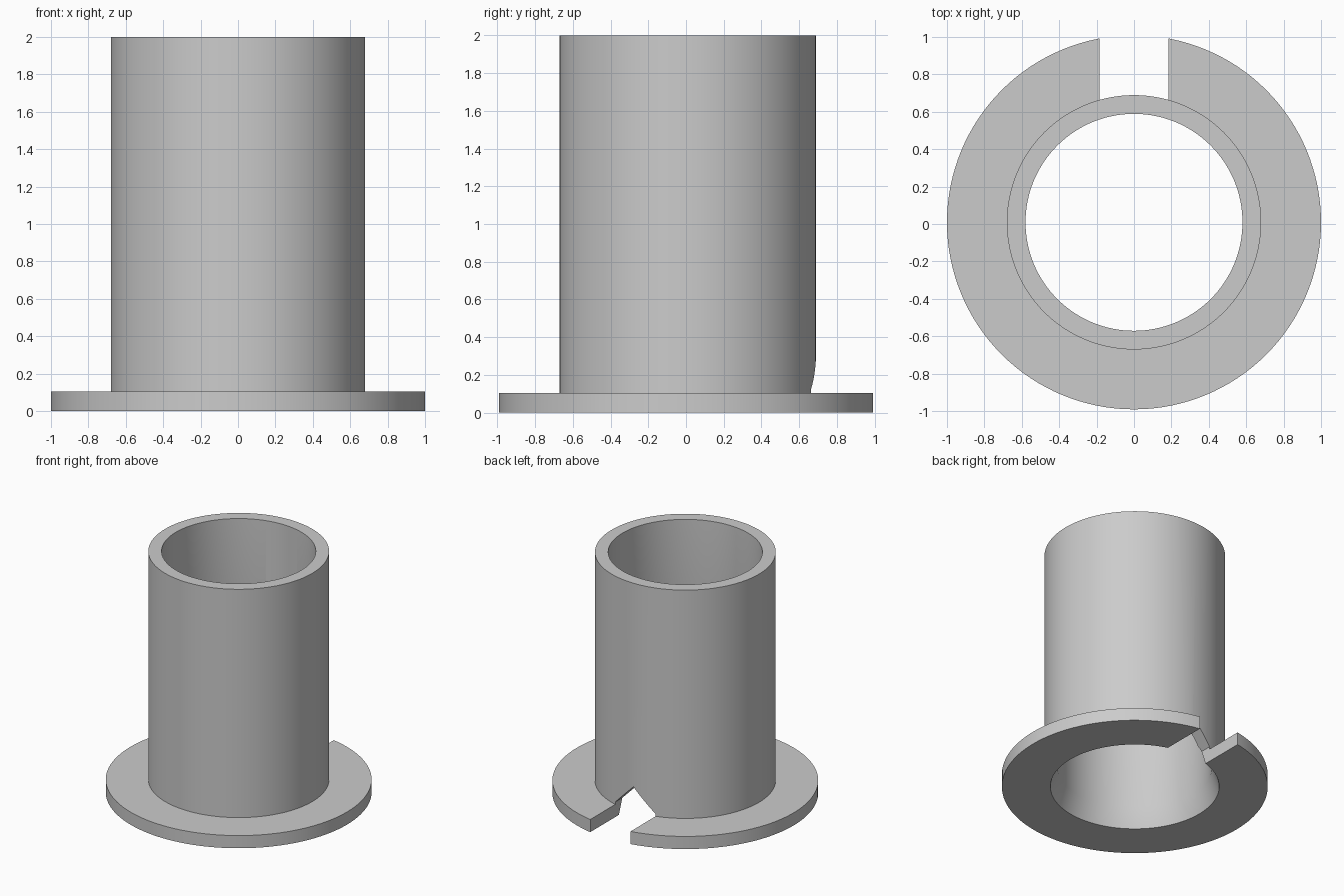
import bpy, bmesh, math

cube = bpy.data.objects.get("Cube")
if cube:
    bpy.data.objects.remove(cube, do_unlink=True)

CENTRE_Y = 0.009
SEGMENTS = 128
FLANGE_R, FLANGE_H = 1.0, 0.105
TUBE_R, BORE_R, HEIGHT = 0.68, 0.58, 2.0
MOUTH_R, MOUTH_H = 0.635, 0.16
SLOT_HALF, SLOT_BASE, SLOT_PEAK = 0.185, 0.125, 0.31

grey = bpy.data.materials.new("light grey")
grey.use_nodes = True
colour = (0.6, 0.6, 0.6, 1)
grey.diffuse_color = colour
grey.node_tree.nodes["Principled BSDF"].inputs["Base Color"].default_value = colour


def make_object(name, bm):
    bmesh.ops.recalc_face_normals(bm, faces=bm.faces)
    mesh = bpy.data.meshes.new(name)
    bm.to_mesh(mesh)
    bm.free()
    mesh.materials.append(grey)
    obj = bpy.data.objects.new(name, mesh)
    bpy.context.collection.objects.link(obj)
    return obj


# Flanged tube: closed wall section turned around the vertical axis
section = [(MOUTH_R, 0), (FLANGE_R, 0), (FLANGE_R, FLANGE_H), (TUBE_R, FLANGE_H),
           (TUBE_R, HEIGHT), (BORE_R, HEIGHT), (BORE_R, MOUTH_H)]
bm = bmesh.new()
verts = [bm.verts.new((r, 0, z)) for r, z in section]
edges = [bm.edges.new((v, verts[i - 1])) for i, v in enumerate(verts)]
bmesh.ops.spin(bm, geom=verts + edges, cent=(0, 0, 0), axis=(0, 0, 1),
               angle=math.tau, steps=SEGMENTS, use_merge=True)
bmesh.ops.remove_doubles(bm, verts=bm.verts, dist=1e-5)
bmesh.ops.translate(bm, verts=bm.verts, vec=(0, CENTRE_Y, 0))
tube = make_object("flanged_tube", bm)

# Gabled slot through the back of the flange and tube wall
gable = [(-SLOT_HALF, -0.1), (SLOT_HALF, -0.1), (SLOT_HALF, SLOT_BASE),
         (0, SLOT_PEAK), (-SLOT_HALF, SLOT_BASE)]
bm = bmesh.new()
face = bm.faces.new([bm.verts.new((x, 0.3, z)) for x, z in gable])
result = bmesh.ops.extrude_face_region(bm, geom=[face], use_keep_orig=True)
moved = [g for g in result["geom"] if isinstance(g, bmesh.types.BMVert)]
bmesh.ops.translate(bm, verts=moved, vec=(0, 0.9, 0))
cutter = make_object("slot_cutter", bm)
cutter.hide_render = True

cut = tube.modifiers.new("slot", "BOOLEAN")
cut.operation = "DIFFERENCE"
cut.solver = "EXACT"
cut.object = cutter

bpy.ops.object.select_all(action="DESELECT")
tube.select_set(True)
bpy.context.view_layer.objects.active = tube
bpy.ops.object.modifier_apply(modifier=cut.name)
bpy.data.objects.remove(cutter, do_unlink=True)
bpy.ops.object.shade_smooth_by_angle(angle=math.radians(30))
